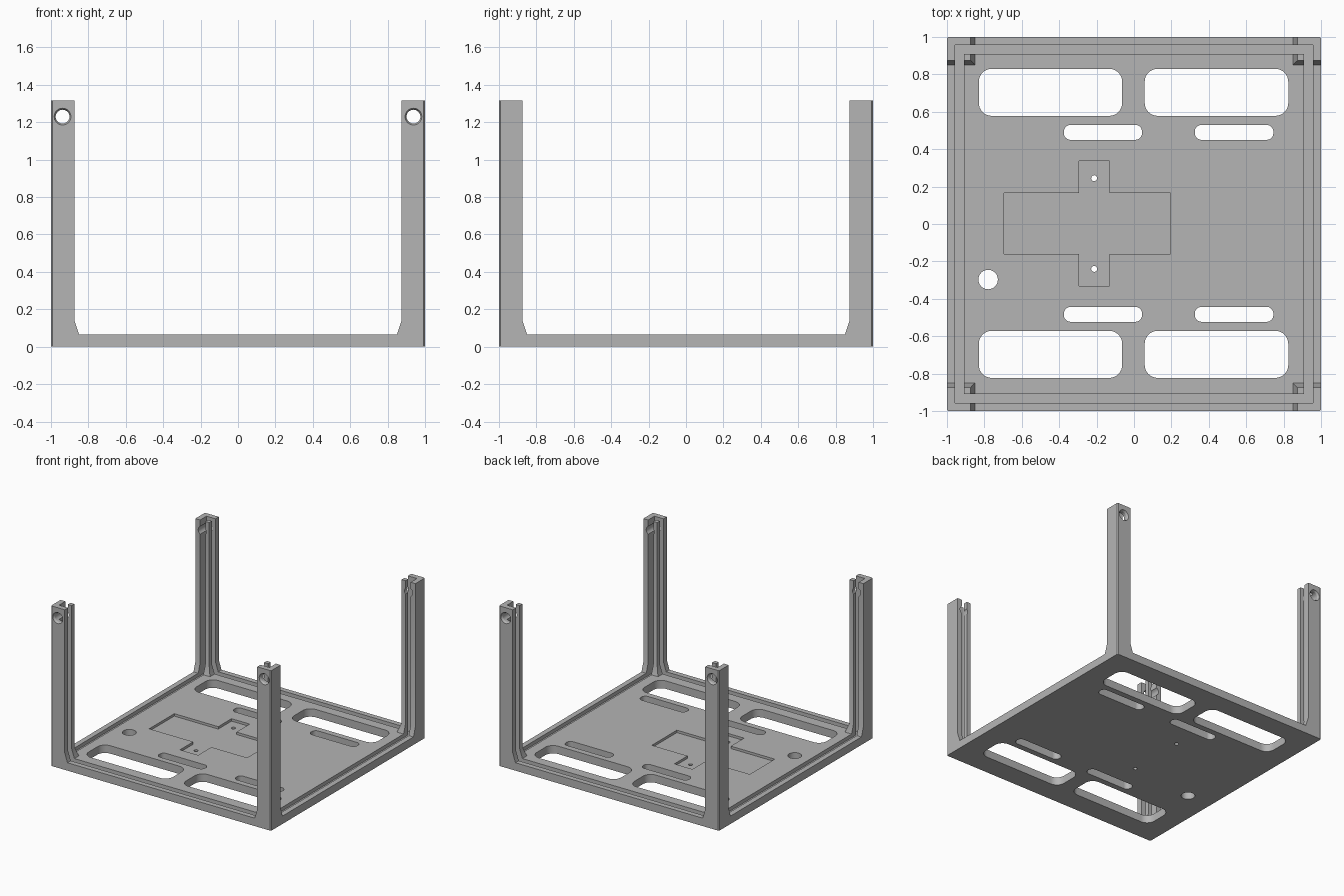
import bpy, bmesh, math
from mathutils import Vector

if "Cube" in bpy.data.objects:
    bpy.data.objects.remove(bpy.data.objects["Cube"], do_unlink=True)

BASE_TOP, POST_TOP = 0.065, 1.315
GROOVE_OUT, GROOVE_IN, GROOVE_FLOOR = 0.957, 0.91, 0.035

grey = bpy.data.materials.new("plain grey")
grey.use_nodes = True
grey.diffuse_color = (0.46, 0.46, 0.46, 1)
grey.node_tree.nodes["Principled BSDF"].inputs["Base Color"].default_value = (0.46, 0.46, 0.46, 1)


def loft(name, sections):
    """Solid through a stack of (outline points, z) sections."""
    bm = bmesh.new()
    rings = [[bm.verts.new((x, y, z)) for x, y in pts] for pts, z in sections]
    n = len(rings[0])
    for a, b in zip(rings, rings[1:]):
        for i in range(n):
            j = (i + 1) % n
            bm.faces.new((a[i], a[j], b[j], b[i]))
    bm.faces.new(rings[0])
    bm.faces.new(rings[-1])
    bmesh.ops.recalc_face_normals(bm, faces=bm.faces)
    mesh = bpy.data.meshes.new(name)
    bm.to_mesh(mesh)
    bm.free()
    mesh.materials.append(grey)
    ob = bpy.data.objects.new(name, mesh)
    bpy.context.collection.objects.link(ob)
    return ob


def rounded(x0, x1, y0, y1, r=0.0, steps=8):
    """Rectangle outline with rounded corners (steps=1 gives chamfers)."""
    if r == 0:
        return [(x0, y0), (x1, y0), (x1, y1), (x0, y1)]
    pts = []
    corners = ((x1 - r, y1 - r), (x0 + r, y1 - r), (x0 + r, y0 + r), (x1 - r, y0 + r))
    for q, (cx, cy) in enumerate(corners):
        for k in range(steps + 1):
            a = math.pi / 2 * (q + k / steps)
            pts.append((cx + r * math.cos(a), cy + r * math.sin(a)))
    return pts


def circle(cx, cy, r, n=32):
    return [(cx + r * math.cos(2 * math.pi * i / n), cy + r * math.sin(2 * math.pi * i / n))
            for i in range(n)]


def prism(name, pts, z0, z1):
    return loft(name, [(pts, z0), (pts, z1)])


def cut(ob, cutter):
    bpy.ops.object.select_all(action='DESELECT')
    bpy.context.view_layer.objects.active = ob
    ob.select_set(True)
    m = ob.modifiers.new("cut", 'BOOLEAN')
    m.operation, m.solver, m.object = 'DIFFERENCE', 'EXACT', cutter
    bpy.ops.object.modifier_apply(modifier=m.name)


def finish(ob):
    bpy.ops.object.select_all(action='DESELECT')
    bpy.context.view_layer.objects.active = ob
    ob.select_set(True)
    bpy.ops.object.shade_smooth_by_angle(angle=math.radians(25))


# Panel groove: a square ring running through the base and up through the posts
o, i = GROOVE_OUT, GROOVE_IN
groove = prism("groove_cutter", rounded(-o, o, -o, o), GROOVE_FLOOR, 2)
core = prism("core_cutter", rounded(-i, i, -i, i), -1, 3)
cut(groove, core)
helpers = [groove, core]

# Base plate
base = prism("base_plate", rounded(-1, 1, -1, 1, 0.008, 1), 0, BASE_TOP)
cutters = []
for y0, y1 in ((0.578, 0.83), (-0.823, -0.571)):          # large vents
    for x0, x1 in ((-0.83, -0.063), (0.057, 0.825)):
        cutters.append((rounded(x0, x1, y0, y1, 0.07), -1))
for y0, y1 in ((0.45, 0.53), (-0.523, -0.443)):           # slim slots
    for x0, x1 in ((-0.375, 0.043), (0.325, 0.745)):
        cutters.append((rounded(x0, x1, y0, y1, 0.036), -1))
cutters.append((circle(-0.78, -0.297, 0.052), -1))        # cable hole
for y in (0.245, -0.24):                                  # screw holes
    cutters.append((circle(-0.213, y, 0.016, 16), -1))
# Cross-shaped recess
cutters.append(([(-0.695, -0.16), (-0.295, -0.16), (-0.295, -0.332), (-0.13, -0.332),
                 (-0.13, -0.16), (0.195, -0.16), (0.195, 0.165), (-0.13, 0.165),
                 (-0.13, 0.337), (-0.295, 0.337), (-0.295, 0.165), (-0.695, 0.165)], 0.045))
cut(base, groove)
for pts, z0 in cutters:
    c = prism("opening_cutter", pts, z0, 1)
    cut(base, c)
    helpers.append(c)
finish(base)

# Corner posts with flared feet, panel slots and countersunk screw holes
for sx, side in ((1, "left"), (-1, "right")):
    for sy, end in ((-1, "front"), (1, "back")):
        def section(inner):
            c = 0.008
            pts = [(inner, inner), (1, inner), (1, 1 - c), (1 - c, 1), (inner, 1)]
            return [(sx * x, sy * y) for x, y in pts]
        post = loft(f"{end}_{side}_post", [(section(0.85), BASE_TOP), (section(0.875), 0.14),
                                           (section(0.875), POST_TOP)])
        cut(post, groove)
        # Hole profile lofted along z, then turned to run along y
        hole = loft("hole_cutter", [(circle(0, 0, 0.037), 0.8), (circle(0, 0, 0.037), 0.985),
                                    (circle(0, 0, 0.045), 1.0), (circle(0, 0, 0.045), 1.1)])
        for v in hole.data.vertices:
            x, y, z = v.co
            v.co = Vector((sx * 0.938 + x, sy * z, 1.23 + sy * -y))
        cut(post, hole)
        helpers.append(hole)
        finish(post)

for h in helpers:
    bpy.data.objects.remove(h, do_unlink=True)
